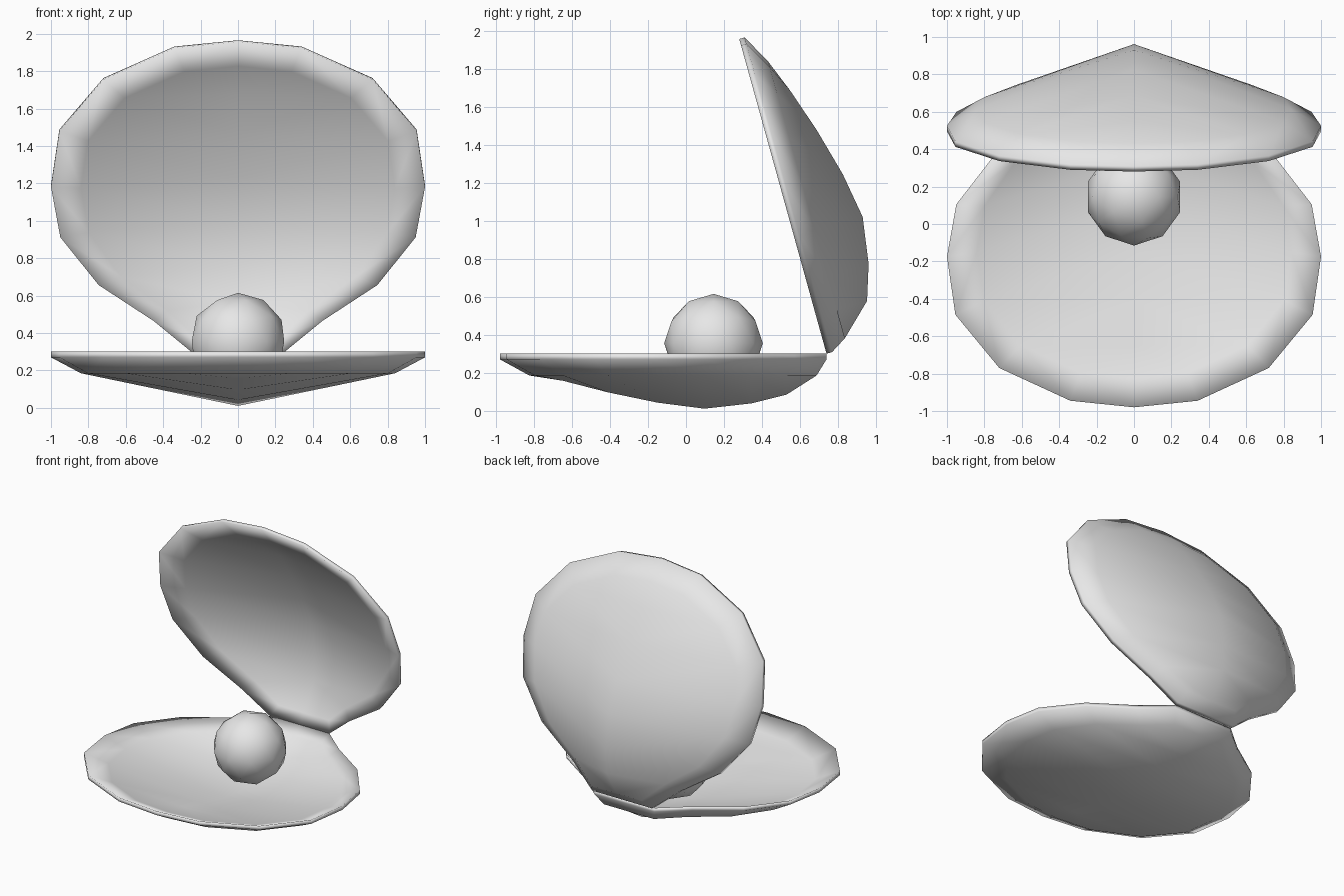
import bpy, bmesh
from math import radians, sin, cos
from mathutils import Vector

cube = bpy.data.objects.get("Cube")
if cube:
    bpy.data.objects.remove(cube, do_unlink=True)

grey = bpy.data.materials.new("plain_grey")
grey.use_nodes = True
grey.diffuse_color = (0.8, 0.8, 0.8, 1)
grey.node_tree.nodes["Principled BSDF"].inputs["Base Color"].default_value = (0.8, 0.8, 0.8, 1)

# Half outline of a shell: (half width, distance from hinge), tip to hinge
OUTLINE = [(0, 1.72), (.34, 1.685), (.72, 1.51), (.955, 1.225), (1, .915),
           (.95, .635), (.745, .37), (.45, .17), (.25, 0), (0, 0)]
# Depth of the spine beside outline points 2 to 7
SPINE = [.185, .265, .335, .376, .34, .28]
HINGE = Vector((0, .74, .30))


def inset(x, d):
    """Pull an outline point towards the shell's middle."""
    return x * .84, .75 + (d - .75) * (.84 if d > .75 else .93)


def finish(bm, name):
    bmesh.ops.recalc_face_normals(bm, faces=bm.faces)
    for f in bm.faces:
        f.smooth = True
    mesh = bpy.data.meshes.new(name)
    bm.to_mesh(mesh)
    bm.free()
    mesh.materials.append(grey)
    bpy.context.collection.objects.link(bpy.data.objects.new(name, mesh))


def make_shell(name, along, out, bulge):
    bm = bmesh.new()

    def vert(x, d, depth):
        return bm.verts.new(HINGE + Vector((x, 0, 0)) + along * d + out * depth)

    def band(a, b):
        for i in range(len(a) - 1):
            bm.faces.new((a[i], a[i + 1], b[i + 1], b[i]))

    def bowl(edge, ring_depth, thickness):
        """Sloped band from the edge to a ring, then rows across to the spine."""
        ring = [vert(*inset(x, d), ring_depth) for x, d in OUTLINE]
        band(edge, ring)
        middle = [vert(0, inset(*p)[1], s * bulge - thickness)
                  for p, s in zip(OUTLINE[2:8], SPINE)]
        band(ring[1:9], [ring[0]] + middle + [ring[9]])

    rim = [vert(x, d, 0) for x, d in OUTLINE]
    lip = [vert(x, d, .03) for x, d in OUTLINE]
    band(rim, lip)
    bowl(lip, .115, 0)
    bowl(rim, .07, .045)
    bmesh.ops.mirror(bm, geom=bm.verts[:] + bm.edges[:] + bm.faces[:],
                     axis='X', merge_dist=.001)
    finish(bm, name)


# Lower shell lies flat, upper shell stands open on the hinge
make_shell("lower_shell", Vector((0, -1, 0)), Vector((0, 0, -1)), .77)
a = radians(74.5)
make_shell("upper_shell", Vector((0, -cos(a), sin(a))), Vector((0, sin(a), cos(a))), 1)

# Pearl
bm = bmesh.new()
bmesh.ops.create_icosphere(bm, subdivisions=2, radius=.26)
bmesh.ops.translate(bm, verts=bm.verts, vec=(0, .145, .355))
finish(bm, "pearl")
